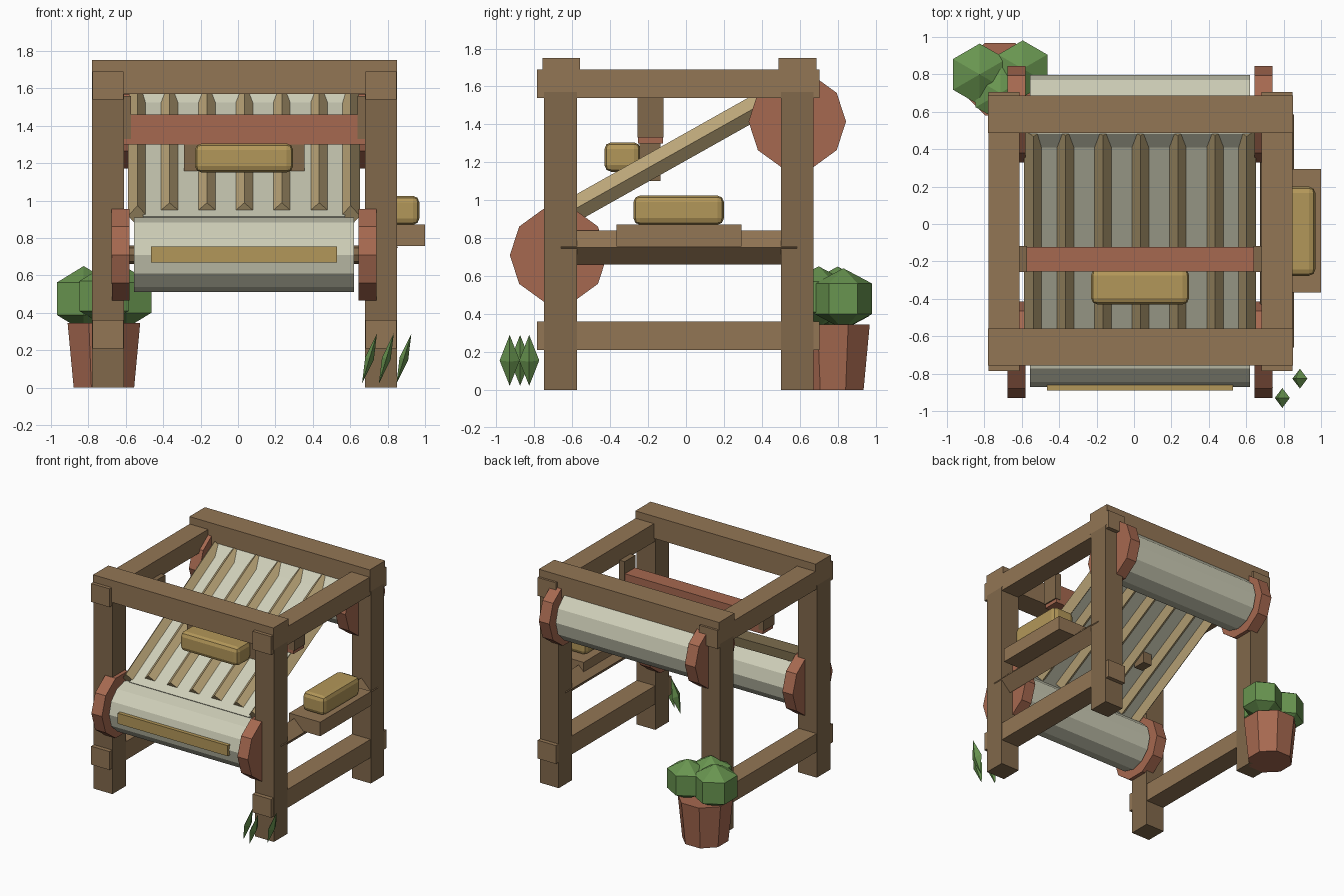
import bpy, bmesh, math
from mathutils import Matrix

if "Cube" in bpy.data.objects:
    bpy.data.objects.remove(bpy.data.objects["Cube"])

def mat(name, r, g, b):
    m = bpy.data.materials.new(name)
    m.diffuse_color = (r, g, b, 1)
    m.use_nodes = True
    m.node_tree.nodes["Principled BSDF"].inputs["Base Color"].default_value = m.diffuse_color
    return m

WOOD = mat("wood", .29, .18, .09)
DARK = mat("dark_wood", .22, .14, .07)
CLAY = mat("clay_red", .38, .14, .08)
CLOTH = mat("cloth", .62, .62, .48)
TAN = mat("tan_wood", .50, .38, .19)
GOLD = mat("gold_wood", .45, .31, .10)
LEAF = mat("leaf", .14, .30, .08)

def finish(name, bm, m, matrix=Matrix()):
    bmesh.ops.recalc_face_normals(bm, faces=bm.faces)
    me = bpy.data.meshes.new(name)
    bm.to_mesh(me)
    bm.free()
    me.materials.append(m)
    ob = bpy.data.objects.new(name, me)
    ob.matrix_world = matrix
    bpy.context.collection.objects.link(ob)
    return ob

def box(name, x, y, z, m, bevel=0):
    """Box from (min, max) pairs."""
    bm = bmesh.new()
    bmesh.ops.create_cube(bm, size=1)
    spans = (x, y, z)
    for v in bm.verts:
        v.co = [(a + b) / 2 + c * (b - a) for c, (a, b) in zip(v.co, spans)]
    ob = finish(name, bm, m)
    if bevel:
        mod = ob.modifiers.new("rounding", 'BEVEL')
        mod.width, mod.segments = bevel, 2
    return ob

def prism(name, n, r1, r2, depth, m, loc, rot=Matrix(), sx=1, sy=1):
    bm = bmesh.new()
    bmesh.ops.create_cone(bm, cap_ends=True, segments=n, radius1=r1, radius2=r2, depth=depth)
    bmesh.ops.scale(bm, vec=(sx, sy, 1), verts=bm.verts)
    return finish(name, bm, m, Matrix.Translation(loc) @ rot)

ALONG_X = Matrix.Rotation(math.pi / 2, 4, 'Y')
ALONG_Y = Matrix.Rotation(math.pi / 2, 4, 'X')

# Frame: posts, side rails and cross rails
for side, x in (("left", (-.78, -.61)), ("right", (.68, .85))):
    box(f"{side}_front_post", x, (-.75, -.575), (0, 1.57), DARK)
    box(f"{side}_back_post", x, (.5, .672), (0, 1.57), DARK)
    xr = (x[0] + .002, x[1] - .002)
    box(f"{side}_top_rail", xr, (-.785, .705), (1.54, 1.69), WOOD)
    box(f"{side}_bottom_rail", xr, (-.785, .705), (.21, .36), WOOD)
box("front_top_rail", (-.78, .85), (-.757, -.56), (1.57, 1.75), WOOD)
box("back_top_rail", (-.78, .85), (.487, .687), (1.57, 1.75), WOOD)

# Rollers with ten-sided end discs
for name, y, z, r in (("lower", -.672, .71, .2), ("upper", .587, 1.415, .21)):
    prism(f"{name}_roller", 12, r, r, 1.175, CLOTH, (.0325, y, z), ALONG_X)
    prism(f"{name}_axle", 8, .05, .05, 1.3, DARK, (.0325, y, z), ALONG_X)
    for x in (-.6275, .6925):
        prism(f"{name}_roller_disc", 10, .257, .257, .095, CLAY, (x, y, z), ALONG_X)
box("roller_batten", (-.465, .53), (-.89, -.85), (.668, .754), GOLD)

# Sloping cloth with diamond-section ribs
SLOPE = math.atan(.5617)
TILT = Matrix.Rotation(SLOPE - math.pi / 2, 4, 'X')

def on_slope(x, y0, y1):
    y = (y0 + y1) / 2
    return (x, y, .957 + .5617 * (y + .58)), (y1 - y0) / math.cos(SLOPE)

loc, length = on_slope(.0325, -.67, .5)
sheet = box("cloth_sheet", (-.54, .54), (-.01, .01), (-length / 2, length / 2), CLOTH)
sheet.matrix_world = Matrix.Translation(loc) @ TILT
for i in range(5):
    loc, length = on_slope(-.366 + .2 * i, -.61, .5)
    prism("cloth_rib", 4, 1, 1, length, TAN, loc, TILT, .055, .055)
for x in (-.537, .602):
    loc, length = on_slope(x, -.65, .5)
    prism("cloth_edge_rail", 4, 1, 1, length, TAN, loc, TILT, .05, .064)

# Hanging beater beam, its arms and handle
box("beater_beam", (-.61, .68), (-.253, -.122), (1.30, 1.46), CLAY)
for x in ((-.62, -.573), (.638, .69)):
    box("beam_hanger", x, (-.257, -.118), (1.33, 1.56), DARK)
for x in ((-.29, -.21), (.275, .355)):
    box("handle_arm", x, (-.245, -.135), (1.10, 1.31), DARK)
box("beater_handle", (-.23, .295), (-.43, -.24), (1.15, 1.305), GOLD, .035)

# Right side diamond bar, shelf and block
prism("side_bar", 4, .09, .09, 1.245, WOOD, (.765, -.0375, .75), ALONG_Y)
box("side_shelf", (.72, 1.0), (-.367, .293), (.757, .872), WOOD)
box("shelf_block", (.77, .97), (-.277, .2), (.87, 1.025), GOLD, .035)

# Potted bush
prism("plant_pot", 8, .175, .21, .345, CLAY, (-.717, .775, .1725),
      Matrix.Rotation(math.pi / 8, 4, 'Z'))
for x, y, z, r in ((-.825, .80, .475, .19), (-.595, .83, .48, .175), (-.715, .70, .49, .175)):
    bm = bmesh.new()
    bmesh.ops.create_uvsphere(bm, u_segments=6, v_segments=3, radius=r)
    bmesh.ops.scale(bm, vec=(1, 1, .92), verts=bm.verts)
    finish("bush_clump", bm, LEAF, Matrix.Translation((x, y, z)))

# Grass blades: stretched, leaning double pyramids
for x, y in ((.703, -.875), (.793, -.93), (.887, -.827)):
    bm = bmesh.new()
    bmesh.ops.create_uvsphere(bm, u_segments=4, v_segments=2, radius=1)
    bmesh.ops.scale(bm, vec=(.024, .053, .14), verts=bm.verts)
    finish("grass_blade", bm, LEAF,
           Matrix.Translation((x, y, .155)) @ Matrix.Rotation(.29, 4, 'Y'))
